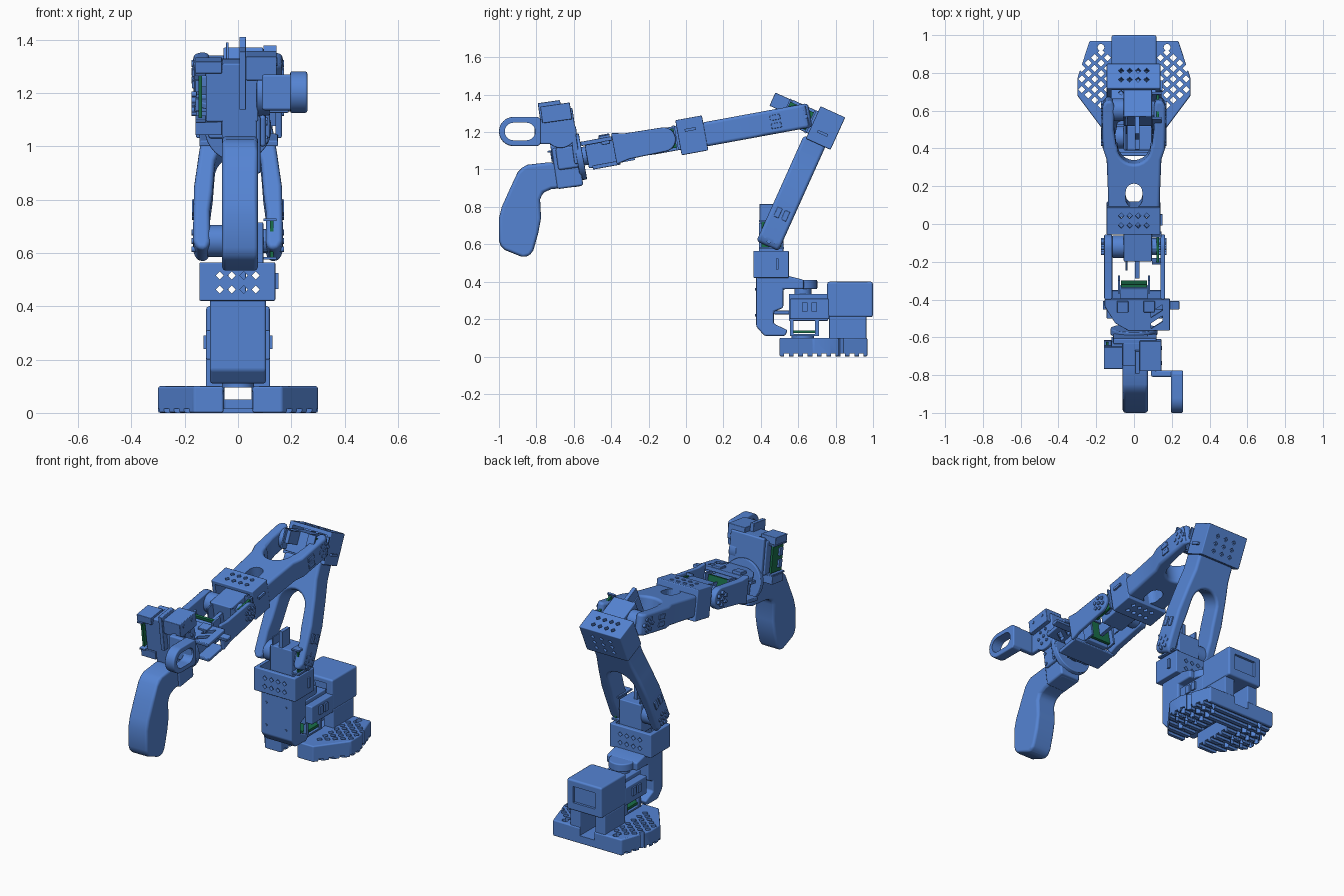
import bpy, bmesh
from math import sin, cos, pi, radians
from mathutils import Matrix

if "Cube" in bpy.data.objects:
    bpy.data.objects.remove(bpy.data.objects["Cube"])

def material(name, col):
    m = bpy.data.materials.new(name)
    m.diffuse_color = col
    m.use_nodes = True
    m.node_tree.nodes["Principled BSDF"].inputs["Base Color"].default_value = m.diffuse_color
    return m
BLUE = material("blue_plastic", (0.09, 0.23, 0.65, 1))
GREEN = material("green_board", (0.01, 0.16, 0.07, 1))
I = Matrix.Identity(4)

def frame(y, z, deg, flip=False):
    m = Matrix.Translation((0, y, z)) @ Matrix.Rotation(radians(deg), 4, 'X')
    return m @ Matrix.Scale(-1, 4, (0, 1, 0)) if flip else m

def add_prism(bm, pts, axis, lo, hi):
    put = {'x': lambda a, b, t: (t, a, b), 'y': lambda a, b, t: (a, t, b), 'z': lambda a, b, t: (a, b, t)}[axis]
    A = [bm.verts.new(put(a, b, lo)) for a, b in pts]
    B = [bm.verts.new(put(a, b, hi)) for a, b in pts]
    bm.faces.new(A)
    bm.faces.new(B[::-1])
    n = len(pts)
    for i in range(n):
        bm.faces.new((A[i], B[i], B[(i + 1) % n], A[(i + 1) % n]))

def finish(name, bm, F=I, bevel=0, mat=BLUE, seg=2):
    bm.transform(F)
    bmesh.ops.recalc_face_normals(bm, faces=bm.faces)
    me = bpy.data.meshes.new(name)
    bm.to_mesh(me)
    bm.free()
    ob = bpy.data.objects.new(name, me)
    bpy.context.collection.objects.link(ob)
    me.materials.append(mat)
    if bevel:
        b = ob.modifiers.new("bevel", 'BEVEL')
        b.width, b.segments, b.limit_method, b.harden_normals = bevel, seg, 'ANGLE', True
    return ob

def prism(name, pts, axis, lo, hi, F=I, **k):
    bm = bmesh.new()
    add_prism(bm, pts, axis, lo, hi)
    return finish(name, bm, F, **k)

def boxes(name, specs, F=I, **k):
    bm = bmesh.new()
    for x0, x1, y0, y1, z0, z1 in specs:
        add_prism(bm, [(x0, y0), (x1, y0), (x1, y1), (x0, y1)], 'z', z0, z1)
    return finish(name, bm, F, **k)

def arc(cx, cy, r, a0=0, a1=360, n=32):
    return [(cx + r * cos(radians(a0 + (a1 - a0) * i / n)), cy + r * sin(radians(a0 + (a1 - a0) * i / n)))
            for i in range(n + (a1 - a0 < 360))]

def dots(name, centres, r, axis, lo, hi, F=I, n=4, **k):
    bm = bmesh.new()
    for a, b in centres:
        add_prism(bm, arc(a, b, r, n=n), axis, lo, hi)
    return finish(name, bm, F, **k)

def disc(name, a, b, r, axis, lo, hi, F=I, **k):
    return prism(name, arc(a, b, r), axis, lo, hi, F, **k)

def cut(ob, cutter):
    m = ob.modifiers.new("cut", 'BOOLEAN')
    m.operation, m.object, m.solver = 'DIFFERENCE', cutter, 'EXACT'
    cutter.hide_render = True
    cutter.hide_viewport = True

# base: two perforated feet joined at the back, grooved underneath
base = prism("base_plate", [(-.055, .5), (-.165, .5), (-.30, .68), (-.30, .77), (-.235, .97), (.235, .97), (.30, .77),
             (.30, .68), (.165, .5), (.055, .5), (.055, .78), (-.055, .78)], 'z', 0, .1, bevel=.008)
holes = [(s * (.14 + .034 * i), .6 + .056 * j + .028 * (i % 2)) for s in (1, -1) for i in range(5) for j in range(6)
         if .545 + .034 * i * 1.2 < .6 + .056 * j + .028 * (i % 2) < .98 - max(0, .034 * i - .06) * 1.8]
cut(base, dots("foot_holes_cutter", holes, .019, 'z', -.1, .2))
cut(base, dots("screw_hole_cutter", [(-.175, .935), (.175, .935)], .018, 'z', -.1, .2, n=16))
cut(base, boxes("foot_grooves_cutter", [(-.4, .4, .525 + .05 * i, .55 + .05 * i, -.1, .016) for i in range(9)]))
cut(base, boxes("cable_tunnel_cutter", [(-.05, .05, .7, 1.1, .05, .2)]))

# base housing and turntable motor
house = boxes("base_housing", [(-.12, .12, .755, 1.0, .21, .4)], bevel=.012)
cut(house, boxes("housing_recess_cutter", [(-.075, .075, .985, 1.1, .26, .36), (-.08, .08, .7, .78, .3, .37)]))
boxes("housing_legs", [(s - .035, s + .035, .765, .965, .08, .215) for s in (-.085, .085)], bevel=.006)
boxes("turntable_motor_holder", [(-.12, .12, .555, .765, .2, .31), (-.05, .05, .47, .56, .225, .245)], bevel=.006)
boxes("holder_clips", [(s * .124 - .006, s * .124 + .006, y, y + .03, .24, .29) for s in (-1, 1) for y in (.62, .67)])
boxes("turntable_motor", [(-.075, .075, .55, .76, .19, .335)], bevel=.006)
boxes("motor_posts", [(x - .01, x + .01, y - .01, y + .01, .11, .2) for x in (-.07, .07) for y in (.565, .7)]
      + [(-.08, .08, .555, .71, .11, .12)])
boxes("turntable_board", [(-.07, .07, .56, .705, .125, .14)], mat=GREEN)
disc("turntable_shaft", 0, .625, .045, 'z', .32, .37)
disc("turntable_horn", 0, .625, .077, 'z', .36, .41, bevel=.008)
disc("lower_horn", 0, .625, .06, 'z', .095, .112)

# rotating shoulder bracket
prism("shoulder_bracket", [(.375, .43), (.375, .16), (.42, .11), (.53, .11), (.545, .14), (.47, .175), (.47, .24),
      (.52, .26), (.52, .36), (.63, .36), (.63, .41), (.55, .43)], 'x', -.105, .105, bevel=.01)
dots("bracket_screws", [(x, z) for x in (-.068, .068) for z in (.22, .36)], .007, 'y', .37, .38, n=10)

# motor joint: bracket, servo, centre plate, horns, board
def joint(name, F, back_holes=False):
    br = boxes(name + "_bracket", [(-.145, .14, -.1, .09, -.225, -.08)], F, bevel=.006)
    cut(br, boxes(name + "_pocket_cutter", [(-.12, .115, -.078, .066, -.2, .1)], F))
    cut(br, dots(name + "_holes_cutter", [(x, z) for x in (-.068, -.023, .022, .067) for z in (-.13, -.182)],
                 .015, 'y', -.2, .2, F))
    if back_holes:
        cut(br, dots(name + "_back_holes_cutter", [(x, y) for x in (-.06, 0, .06) for y in (-.045, 0, .045)],
                     .014, 'z', -.3, -.19, F))
    boxes(name + "_motor", [(-.055, .095, -.07, .06, -.112, .07)], F, bevel=.006)
    boxes(name + "_centre_plate", [(.005, .03, -.067, .01, -.2, .17), (-.045, -.035, -.067, .05, -.2, .12)], F, bevel=.003)
    disc(name + "_horn", 0, 0, .06, 'x', -.115, -.05, F, bevel=.006)
    disc(name + "_idler", 0, 0, .045, 'x', .09, .12, F)
    dots(name + "_horn_screws", [(0, 0)] + arc(0, 0, .036, n=6), .011, 'x', -.174, .172, F, n=12)
    boxes(name + "_board_frame", [(.095, .145, -.07, .065, z, z + .01) for z in (-.07, .075)], F)
    boxes(name + "_board", [(.12, .133, -.055, .05, -.06, .075)], F, mat=GREEN)
    boxes(name + "_clip", [(.14, .152, .02, .035, -.18, -.12)], F)

S, E, W = (.46, .645), (.605, 1.28), (-.12, 1.16)
joint("shoulder", frame(*S, 0))
joint("elbow", frame(*E, 65.6, True), True)
joint("wrist", frame(*W, 100.4))

# wishbone links between joints
def link(name, F, length, arch, end, hole=False):
    half = [(.165, .2), (.168, .05), (.168, -.03), (.15, -.06), (.115, -.06), (.105, -.03), (.105, .1), (.095, .18)]
    right = [(end, length), (end + .002, length - .1), (.145, arch - .02)] + half
    inner = [(.088 * cos(a), arch - .09 + .09 * sin(a)) for a in [pi * i / 12 for i in range(13)]]
    pts = right + inner + [(-x, z) for x, z in reversed(right)]
    ob = prism(name, pts, 'y', -.065, .065, F, bevel=.018, seg=3)
    if hole:
        cut(ob, prism(name + "_hole_cutter", arc(0, length - .06, .044, 0, 180, 12)
                      + arc(0, length - .1, .044, 180, 360, 12), 'y', -.2, .2, F))
    boxes(name + "_side_tabs", [(s * .165 - .008, s * .165 + .008, y - .014, y + .014, .1, .155)
                                for s in (-1, 1) for y in (-.022, .022)], F, bevel=.003)
link("upper_arm", frame(*S, -24.2), .56, .37, .125)
link("forearm", frame(*E, 100.4), .53, .28, .136, True)

# wrist fork and roll motor (local z runs toward the gripper)
F = frame(*W, 100.4)
prong = arc(0, 0, .065, 180, 360, 14) + [(.07, .2), (.085, .27), (-.085, .27), (-.07, .2)]
for nm, a, b in (("left", -.158, -.115), ("right", .14, .165)):
    prism("wrist_prong_" + nm, prong, 'x', a, b, F, bevel=.008)
boxes("wrist_floor", [(-.145, .15, -.09, -.068, .25, .40)], F, bevel=.005)
roof = prism("wrist_roof", [(-.155, .27), (.19, .27), (.19, .44), (.07, .44), (-.03, .44), (-.10, .40), (-.155, .31)],
             'y', .045, .068, F, bevel=.005)
for i, z in enumerate((.32, .38)):
    cut(roof, prism(f"roof_slot_cutter_{i}", [(.09, z + .02), (.15, z - .02), (.15, z + .012), (.09, z + .05)], 'y', 0, .2, F))
boxes("roll_motor", [(-.075, .075, -.08, .045, .22, .42)], F, bevel=.006)
boxes("roll_board", [(-.07, .07, -.07, .05, .195, .21)], F, mat=GREEN)
boxes("roll_board_frame", [(s * .08 - .006, s * .08 + .006, -.08, .06, .17, .24) for s in (-1, 1)], F)
boxes("roof_tabs", [(-.165, .24, .03, .05, .285, .33), (-.09, -.03, .06, .085, .28, .34), (.05, .11, .06, .08, .28, .34)],
      F, bevel=.004)
disc("roll_shaft", 0, -.01, .05, 'z', .41, .45, F)
disc("roll_horn", 0, -.01, .125, 'z', .44, .475, F, bevel=.006)

# gripper body, trigger motor
G = frame(-.67, 1.2, 8)
boxes("gripper_back_plate", [(-.11, .12, .05, .08, -.18, .12)], G, bevel=.008)
boxes("trigger_motor", [(-.12, .075, -.065, .06, -.1, .1), (-.06, .07, -.065, .06, -.2, .12)], G, bevel=.006)
boxes("trigger_motor_cage", [(-.16, -.12, -.085, .04, .075, .085), (-.16, -.12, -.085, .04, -.1, -.09),
      (-.16, -.06, -.08, .035, .085, .13), (-.16, -.06, -.07, .035, -.15, -.1)], G, bevel=.003)
boxes("trigger_board", [(-.148, -.135, -.065, .035, -.085, .075)], G, mat=GREEN)
boxes("board_connectors", [(-.16, -.145, -.05, -.02, z, z + .045) for z in (-.06, .01)], G)
boxes("gripper_top_plate", [(.03, .145, -.09, .07, .06, .15), (.005, .03, -.1, .02, -.05, .17)], G, bevel=.004)
dots("top_plate_screws", [(-.05, .12), (.03, .12)], .01, 'x', .14, .149, G, n=10)
disc("trigger_horn", 0, 0, .085, 'x', .07, .12, G, bevel=.006)
dots("trigger_horn_screws", [(0, 0)] + arc(0, 0, .045, n=6), .009, 'x', .11, .127, G, n=12)
boxes("handle_mount", [(-.05, .085, -.06, .08, -.3, -.08), (.08, .105, -.04, .08, -.2, -.08)], G, bevel=.012)
dots("mount_screws", [(y, z) for y in (-.02, .05) for z in (-.11, -.18)], .01, 'x', .1, .11, G, n=12)

# finger trigger loop
boxes("trigger_arm", [(.09, .25, -.81, -.775, 1.135, 1.27), (.09, .12, -.81, -.70, 1.135, 1.27)], bevel=.01)
loop = prism("trigger_loop", arc(-.922, 1.203, .078, 90, 270, 20) + [(-.79, 1.125), (-.775, 1.14), (-.775, 1.266), (-.79, 1.281)],
             'x', .195, .26, bevel=.008)
cut(loop, prism("loop_hole_cutter", arc(-.922, 1.203, .047, 90, 270, 16) + arc(-.853, 1.203, .047, -90, 90, 16), 'x', .1, .4))

# pistol-style handle
prism("handle", [(-.875, 1.01), (-.85, 1.025), (-.72, 1.04), (-.60, .98), (-.55, .96), (-.56, .91), (-.72, .895), (-.765, .875),
      (-.78, .84), (-.775, .74), (-.79, .66), (-.815, .57), (-.835, .54), (-.87, .53), (-.97, .57), (-.99, .59), (-1, .62),
      (-1, .74), (-.985, .80), (-.94, .90), (-.90, .985)], 'x', -.06, .075, bevel=.035, seg=4)

# smooth shading with sharp creases
bpy.ops.object.select_all(action='DESELECT')
for ob in bpy.context.scene.objects:
    if not ob.hide_render:
        ob.select_set(True)
        bpy.context.view_layer.objects.active = ob
bpy.ops.object.shade_smooth_by_angle(angle=radians(32))
